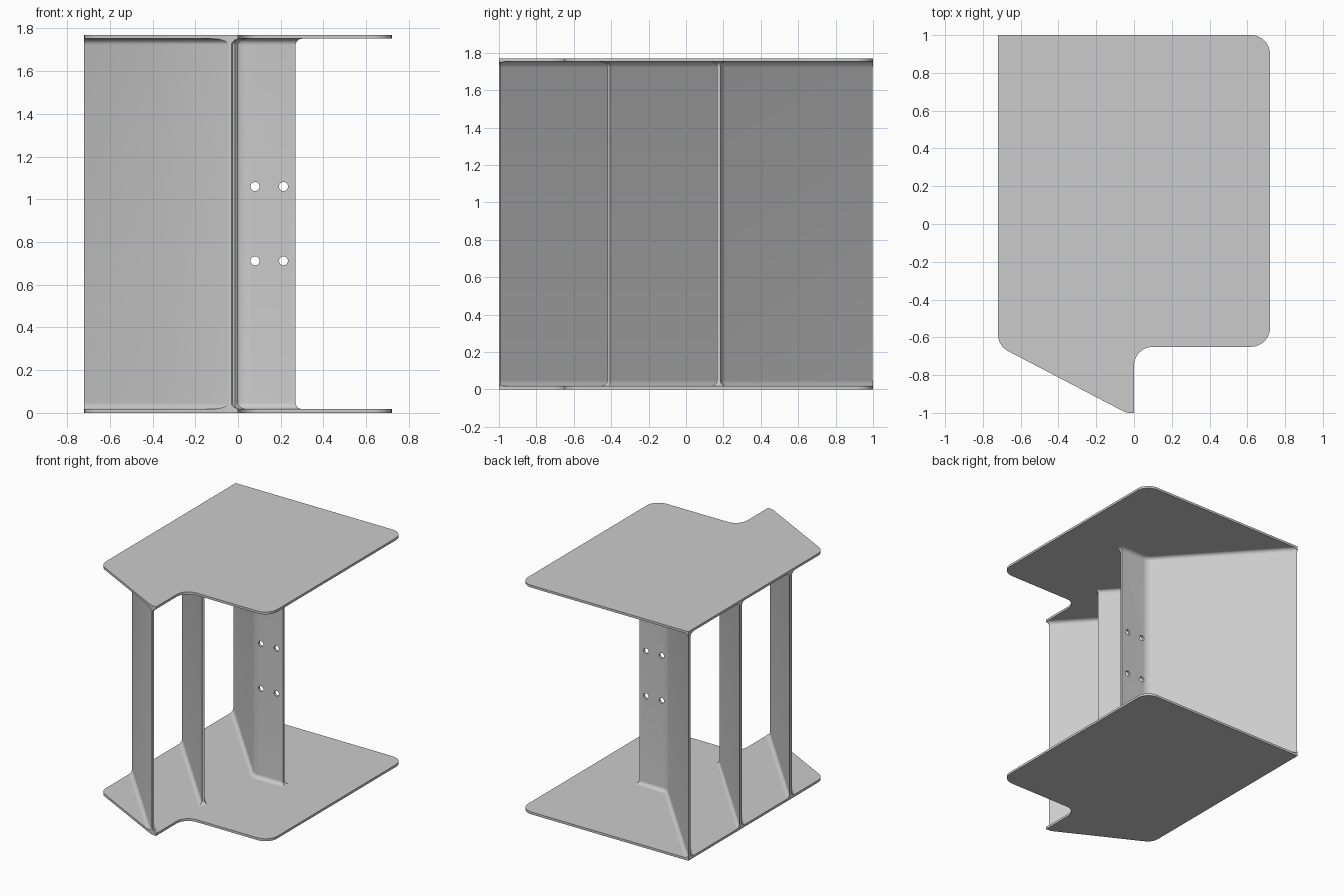
import bpy, bmesh, math
from mathutils import Vector

cube = bpy.data.objects.get("Cube")
if cube:
    bpy.data.objects.remove(cube, do_unlink=True)

HEIGHT = 1.77      # overall height
T = 0.018          # sheet thickness
FILLET = 0.03      # weld radius where walls meet plates

steel = bpy.data.materials.new("light_grey")
steel.use_nodes = True
GREY = (0.6, 0.6, 0.6, 1)
steel.diffuse_color = GREY
steel.node_tree.nodes["Principled BSDF"].inputs["Base Color"].default_value = GREY


def round_corner(a, b, c, radius, steps=10):
    """Arc points replacing corner b between a and c."""
    a, b, c = Vector(a), Vector(b), Vector(c)
    u, v = (a - b).normalized(), (c - b).normalized()
    half = u.angle(v) / 2
    centre = b + (u + v).normalized() * radius / math.sin(half)
    start = b + u * radius / math.tan(half) - centre
    end = b + v * radius / math.tan(half) - centre
    sweep = math.pi - 2 * half
    return [centre + (start * math.sin(sweep * (1 - k / steps))
                      + end * math.sin(sweep * k / steps)) / math.sin(sweep)
            for k in range(steps + 1)]


def rounded(corners, closed=True):
    """Expand (x, y, radius) corners into a smooth outline."""
    pts, n = [], len(corners)
    for i, (x, y, r) in enumerate(corners):
        if r == 0 or (not closed and i in (0, n - 1)):
            pts.append(Vector((x, y)))
        else:
            pts += round_corner(corners[i - 1][:2], (x, y), corners[(i + 1) % n][:2], r)
    return pts


def loft(name, layers):
    """Solid from stacked (outline, z) layers."""
    bm = bmesh.new()
    rings = [[bm.verts.new((p.x, p.y, z)) for p in outline] for outline, z in layers]
    bm.faces.new(rings[0])
    bm.faces.new(rings[-1])
    for low, high in zip(rings, rings[1:]):
        for i in range(len(low)):
            j = (i + 1) % len(low)
            bm.faces.new((low[i], low[j], high[j], high[i]))
    bmesh.ops.recalc_face_normals(bm, faces=bm.faces)
    mesh = bpy.data.meshes.new(name)
    bm.to_mesh(mesh)
    bm.free()
    mesh.materials.append(steel)
    obj = bpy.data.objects.new(name, mesh)
    bpy.context.collection.objects.link(obj)
    return obj


def activate(obj):
    bpy.ops.object.select_all(action='DESELECT')
    obj.select_set(True)
    bpy.context.view_layer.objects.active = obj


def boolean(obj, cutter, operation):
    cutter.hide_render = True
    mod = obj.modifiers.new("cut", 'BOOLEAN')
    mod.operation, mod.solver, mod.object = operation, 'EXACT', cutter
    activate(obj)
    bpy.ops.object.modifier_apply(modifier=mod.name)


def ribbon(path, grow):
    """Thicken a centre line into a closed outline, enlarged by grow."""
    half, left, right = T / 2 + grow, [], []
    dirs = [(b - a).normalized() for a, b in zip(path, path[1:])]
    for i, p in enumerate(path):
        before, after = dirs[max(i - 1, 0)], dirs[min(i, len(dirs) - 1)]
        tangent = (before + after).normalized()
        normal = Vector((-tangent.y, tangent.x)) * half / tangent.dot(after)
        shift = tangent * grow * ((i == len(path) - 1) - (i == 0))
        left.append(p + shift + normal)
        right.append(p + shift - normal)
    return left + right[::-1]


def wall(name, path):
    """Upright sheet flaring into both plates."""
    flare = [(FILLET * (1 - math.sin(a)), T + FILLET * (1 - math.cos(a)))
             for a in (math.pi / 2 * k / 8 for k in range(9))]
    layers = flare + [(d, HEIGHT - z) for d, z in reversed(flare)]
    return loft(name, [(ribbon(path, d), z) for d, z in layers])


# Top and bottom plates
plate = rounded([(-0.72, 1, 0), (-0.72, -0.645, 0.1), (-0.04, -1, 0.08), (0, -1, 0),
                 (0, -0.65, 0.1), (0.72, -0.65, 0.1), (0.72, 1, 0.1)])
parts = [loft("bottom_plate", [(plate, 0), (plate, T)]),
         loft("top_plate", [(plate, HEIGHT - T), (plate, HEIGHT)])]

# Three parallel slanted walls, the rear one bent into a flange
SLOPE = -1.085


def slanted(y_edge, x_end):
    return [(x, y_edge + SLOPE * (x + 0.72), 0) for x in (-0.82, x_end)]


bend_x = -0.72 + (0.175 - 0.985) / SLOPE
rear_path = [slanted(0.985, 0)[0], (bend_x, 0.175, 0.09), (0.27, 0.175, 0)]
walls = [wall("front_wall", rounded(slanted(-0.25, -0.03), False)),
         wall("middle_wall", rounded(slanted(0.36, -0.007), False)),
         wall("rear_wall", rounded(rear_path, False))]

# Trim walls flush with the plate outline
trim = loft("trim_cutter", [(plate, -0.2), (plate, HEIGHT + 0.2)])
for obj in walls:
    boolean(obj, trim, 'INTERSECT')
bpy.data.objects.remove(trim, do_unlink=True)

# Four bolt holes in the flange
for x in (0.08, 0.213):
    for z in (0.712, 1.06):
        bpy.ops.mesh.primitive_cylinder_add(vertices=24, radius=0.021, depth=0.2,
                                            location=(x, 0.175, z),
                                            rotation=(math.pi / 2, 0, 0))
        drill = bpy.context.object
        drill.data.materials.append(steel)
        boolean(walls[2], drill, 'DIFFERENCE')
        bpy.data.objects.remove(drill, do_unlink=True)

for obj in parts + walls:
    activate(obj)
    bpy.ops.object.shade_smooth_by_angle(angle=math.radians(30))
